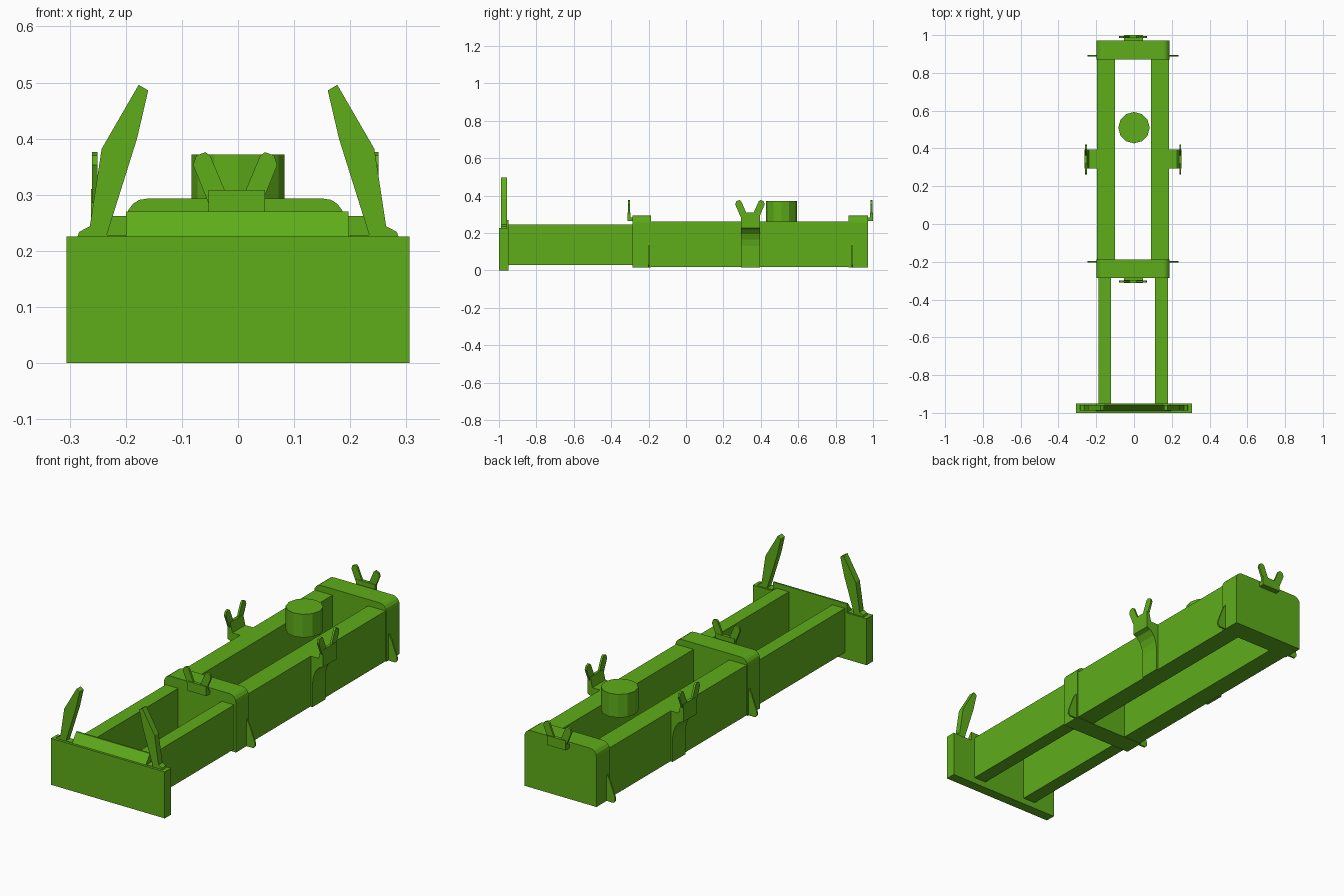
import bpy, bmesh
from mathutils import Vector

if "Cube" in bpy.data.objects:
    bpy.data.objects.remove(bpy.data.objects["Cube"])

mat = bpy.data.materials.new("green_paint")
mat.diffuse_color = (0.112, 0.418, 0.01, 1)
mat.use_nodes = True
mat.node_tree.nodes["Principled BSDF"].inputs["Base Color"].default_value = mat.diffuse_color
CX = -0.005  # centre line of the main frame


def add(name, bm):
    bmesh.ops.recalc_face_normals(bm, faces=bm.faces)
    me = bpy.data.meshes.new(name)
    bm.to_mesh(me)
    bm.free()
    me.materials.append(mat)
    ob = bpy.data.objects.new(name, me)
    bpy.context.collection.objects.link(ob)
    return ob


def extrude(name, pts, a, b, axis="y"):
    """Extrude a profile from a to b: axis y uses (x,z), axis x uses (y,z)."""
    bm = bmesh.new()
    vs = [bm.verts.new((p, a, q) if axis == "y" else (a, p, q)) for p, q in pts]
    f = bm.faces.new(vs)
    r = bmesh.ops.extrude_face_region(bm, geom=[f])
    d = Vector((0, b - a, 0) if axis == "y" else (b - a, 0, 0))
    bmesh.ops.translate(bm, vec=d, verts=[g for g in r["geom"] if isinstance(g, bmesh.types.BMVert)])
    return add(name, bm)


def box(name, x0, x1, y0, y1, z0, z1):
    return extrude(name, [(x0, z0), (x1, z0), (x1, z1), (x0, z1)], y0, y1)


def side_pts(pts, s, c=CX):
    return [(c + s * p, q) for p, q in pts]


# Front plate with a sloped strip on top
box("front_plate", -0.306, 0.306, -1.0, -0.95, 0, 0.226)
extrude("plate_ramp", [(-0.993, 0.22), (-0.95, 0.22), (-0.95, 0.27), (-0.958, 0.27)], -0.2, 0.197, "x")

PRONG = [(0.2, 0.222), (0.287, 0.222), (0.283, 0.234), (0.264, 0.244), (0.243, 0.382),
         (0.177, 0.496), (0.16, 0.486), (0.18, 0.4), (0.234, 0.228), (0.2, 0.228)]
FIN = [(0.185, 0.145), (0.197, 0.145), (0.212, 0.115), (0.238, 0.045), (0.24, 0.028), (0.23, 0.016), (0.185, 0.016)]
BRACKET = [(0.185, 0.016), (0.199, 0.016), (0.199, 0.13), (0.204, 0.165), (0.216, 0.195), (0.236, 0.218),
           (0.257, 0.226), (0.257, 0.31), (0.243, 0.31), (0.232, 0.262), (0.185, 0.262)]
FORK = [(0.0, 0.295), (0.05, 0.285), (0.079, 0.353), (0.073, 0.37), (0.056, 0.376), (0.047, 0.37), (0.02, 0.309), (0, 0.309)]
SMALL_FORK = [(p * 0.95, q) for p, q in FORK]

for s, n in ((-1, "left"), (1, "right")):
    # Tall hooked prongs on the plate
    extrude(n + "_plate_prong", side_pts(PRONG, s, 0), -0.988, -0.957)
    # Inner and outer rails
    a, b = sorted((CX + s * 0.117, CX + s * 0.184))
    box(n + "_front_rail", a, b, -0.96, -0.27, 0.03, 0.245)
    a, b = sorted((CX + s * 0.096, CX + s * 0.19))
    box(n + "_main_rail", a, b, -0.27, 0.96, 0.018, 0.262)
    # Thin fins beside the collars
    for y, m in ((-0.2, "middle"), (0.89, "rear")):
        extrude(n + "_" + m + "_fin", side_pts(FIN, s), y - 0.004, y + 0.004)
    # Side bracket and its two-pronged fork
    extrude(n + "_bracket", side_pts(BRACKET, s, CX), 0.295, 0.395)
    for t in (-1, 1):
        extrude(n + "_bracket_fork", side_pts(FORK, t, 0.342), CX + s * 0.245, CX + s * 0.255, "x")

# Solid collars with rounded top corners
R = 0.036
for y0, y1, n in ((-0.285, -0.188, "middle"), (0.87, 0.972, "rear")):
    half = [(0.194, 0.016), (0.194, 0.293 - R), (0.191, 0.272), (0.182, 0.284), (0.171, 0.291), (0.158, 0.293)]
    extrude(n + "_collar", side_pts(half, 1) + side_pts(half[::-1], -1), y0, y1)

# Fork mounts on the outer faces of the collars
for y, d, n in ((-0.285, -1, "middle"), (0.972, 1, "rear")):
    a, b = sorted((y - d * 0.005, y + d * 0.028))
    step = [(y - d * 0.005, 0.263), (y + d * 0.028, 0.263), (y + d * 0.028, 0.309),
            (y + d * 0.012, 0.309), (y + d * 0.012, 0.283), (y - d * 0.005, 0.283)]
    extrude(n + "_fork_mount", step, -0.053, 0.048, "x")
    for t in (-1, 1):
        extrude(n + "_fork", side_pts(SMALL_FORK, t), y + d * 0.014, y + d * 0.024)

# Round cap
bm = bmesh.new()
bmesh.ops.create_cone(bm, cap_ends=True, segments=12, radius1=0.083, radius2=0.083, depth=0.113)
bmesh.ops.translate(bm, vec=(0, 0.51, 0.3155), verts=bm.verts)
add("round_cap", bm)
